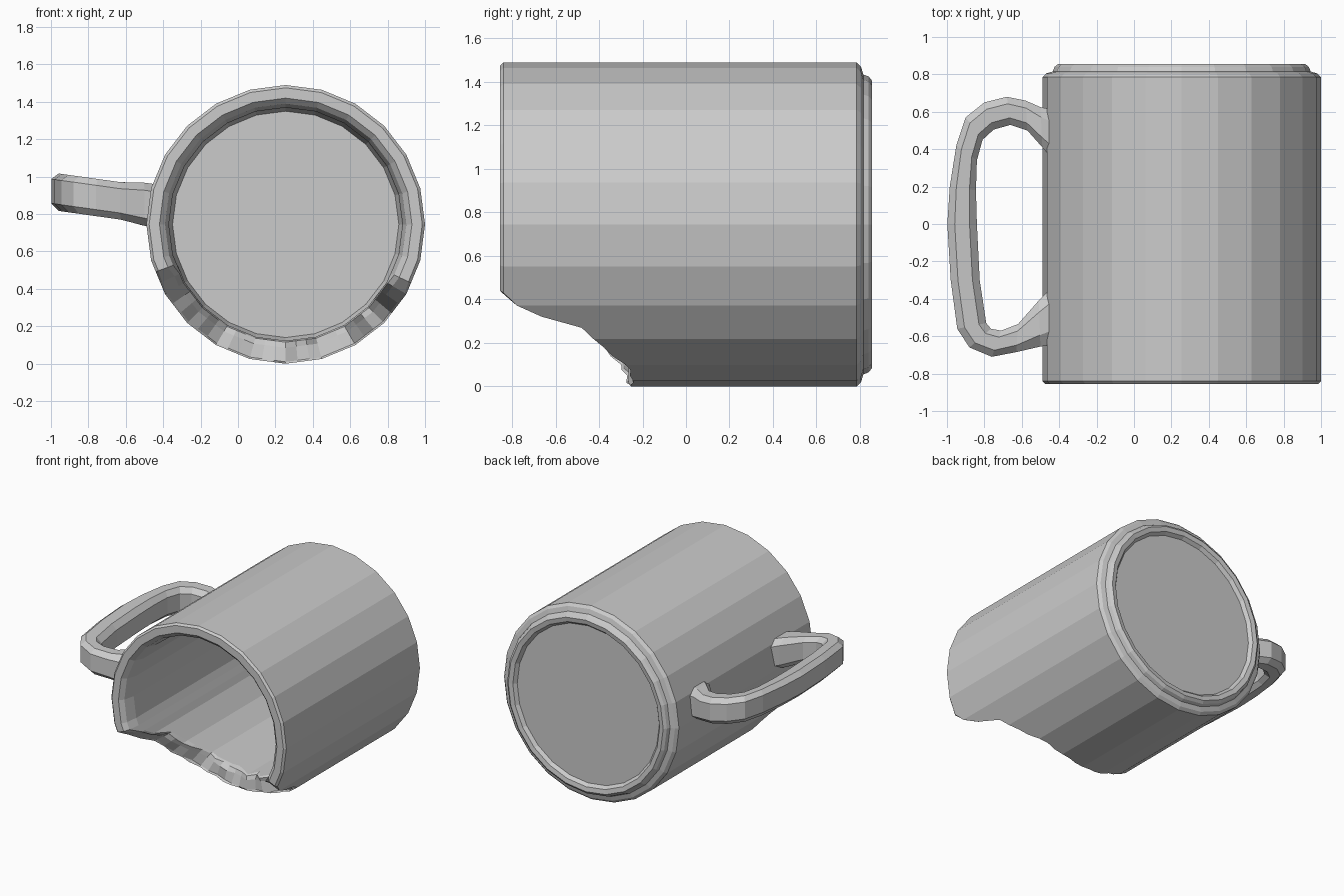
import bpy, bmesh, math, random
from mathutils import Vector

if "Cube" in bpy.data.objects:
    bpy.data.objects.remove(bpy.data.objects["Cube"])

random.seed(4)
CX, CZ = 0.255, 0.745      # mug axis runs along y
SIDES, COLS = 24, 72       # visible facets, columns (extra ones shape the break)


def make_object(name, bm):
    bmesh.ops.recalc_face_normals(bm, faces=bm.faces)
    mesh = bpy.data.meshes.new(name)
    bm.to_mesh(mesh)
    bm.free()
    ob = bpy.data.objects.new(name, mesh)
    bpy.context.collection.objects.link(ob)
    return ob


# Broken lip: angle from the bottom (positive towards +x) and y of the edge
BREAK = [(-70, -0.855), (-64, -0.70), (-54, -0.50), (-43, -0.41), (-30, -0.29),
         (0, -0.25), (28, -0.25), (32, -0.30), (43, -0.40), (50, -0.47),
         (55, -0.66), (60, -0.79), (64, -0.855)]


def break_depth(a):
    for (a0, y0), (a1, y1) in zip(BREAK, BREAK[1:]):
        if a0 <= a <= a1:
            return y0 + (y1 - y0) * (a - a0) / (a1 - a0) + 0.855
    return 0.0


# Cup: lip profile, then inner wall and floor one way, outer wall and foot the other
inner = [(0.605, 0.72), (0.622, 0.66)]
lip = [(0.625, -0.74), (0.645, -0.825), (0.675, -0.855), (0.73, -0.855), (0.745, -0.84)]
broken_r = [0.622, 0.63, 0.66, 0.735, 0.745]
outer = [(0.745, 0.785), (0.725, 0.805), (0.69, 0.815), (0.68, 0.84),
         (0.66, 0.856), (0.625, 0.85), (0.605, 0.825)]

bm = bmesh.new()
columns = []
for k in range(COLS):
    deg = (k * 360 / COLS + 180) % 360 - 180
    a, step = math.radians(deg), 2 * math.pi / SIDES
    flat = math.cos(step / 2) / math.cos(a % step - step / 2)
    depth = break_depth(deg)
    rim = []
    tilt = random.uniform(-0.03, 0.05)
    for i, (r, y) in enumerate(lip):
        if depth > 0.02:
            r = broken_r[i]
            y = -0.855 + depth + tilt * (1 - i / 4) + random.uniform(-0.012, 0.012)
            y += 0.025 if i == 0 else 0
        rim.append((r, y))
    columns.append([bm.verts.new((CX + r * flat * math.sin(a), y, CZ - r * flat * math.cos(a)))
                    for r, y in inner + rim + outer])
for k, c in enumerate(columns):
    d = columns[(k + 1) % COLS]
    for i in range(len(c) - 1):
        bm.faces.new((c[i], c[i + 1], d[i + 1], d[i]))
bm.faces.new([c[0] for c in columns])
bm.faces.new([c[-1] for c in columns])
make_object("cup", bm)

# Handle: matching outside and inside edges (x, y), swept with a chamfered section
outside = [(-0.43, 0.61), (-0.50, 0.625), (-0.58, 0.66), (-0.68, 0.68), (-0.80, 0.65),
           (-0.90, 0.57), (-0.95, 0.42), (-0.985, 0.20), (-0.998, 0.0), (-0.98, -0.30),
           (-0.945, -0.56), (-0.88, -0.66), (-0.76, -0.71), (-0.63, -0.685),
           (-0.50, -0.655), (-0.43, -0.645)]
inside = [(-0.43, 0.34), (-0.49, 0.41), (-0.57, 0.50), (-0.66, 0.53), (-0.75, 0.505),
          (-0.81, 0.45), (-0.84, 0.34), (-0.845, 0.18), (-0.84, 0.0), (-0.825, -0.30),
          (-0.79, -0.53), (-0.765, -0.56), (-0.71, -0.57), (-0.62, -0.535),
          (-0.51, -0.41), (-0.43, -0.33)]
section = [(0, 0.065), (0.25, 0.1), (0.75, 0.1), (1, 0.065),
           (1, -0.065), (0.75, -0.1), (0.25, -0.1), (0, -0.065)]
bm = bmesh.new()
rings = []
for i, (o, n) in enumerate(zip(outside, inside)):
    flare = 1.15 if i in (0, 1, len(outside) - 2, len(outside) - 1) else 1.0
    ring = []
    for t, s in section:
        p = Vector(o).lerp(Vector(n), t)
        z = 0.747 - 0.14 * (p.x - CX) + s * flare
        ring.append(bm.verts.new((p.x, p.y, z)))
    rings.append(ring)
for r0, r1 in zip(rings, rings[1:]):
    for i in range(8):
        j = (i + 1) % 8
        bm.faces.new((r0[i], r0[j], r1[j], r1[i]))
bm.faces.new(rings[0])
bm.faces.new(rings[-1])
make_object("handle", bm)
